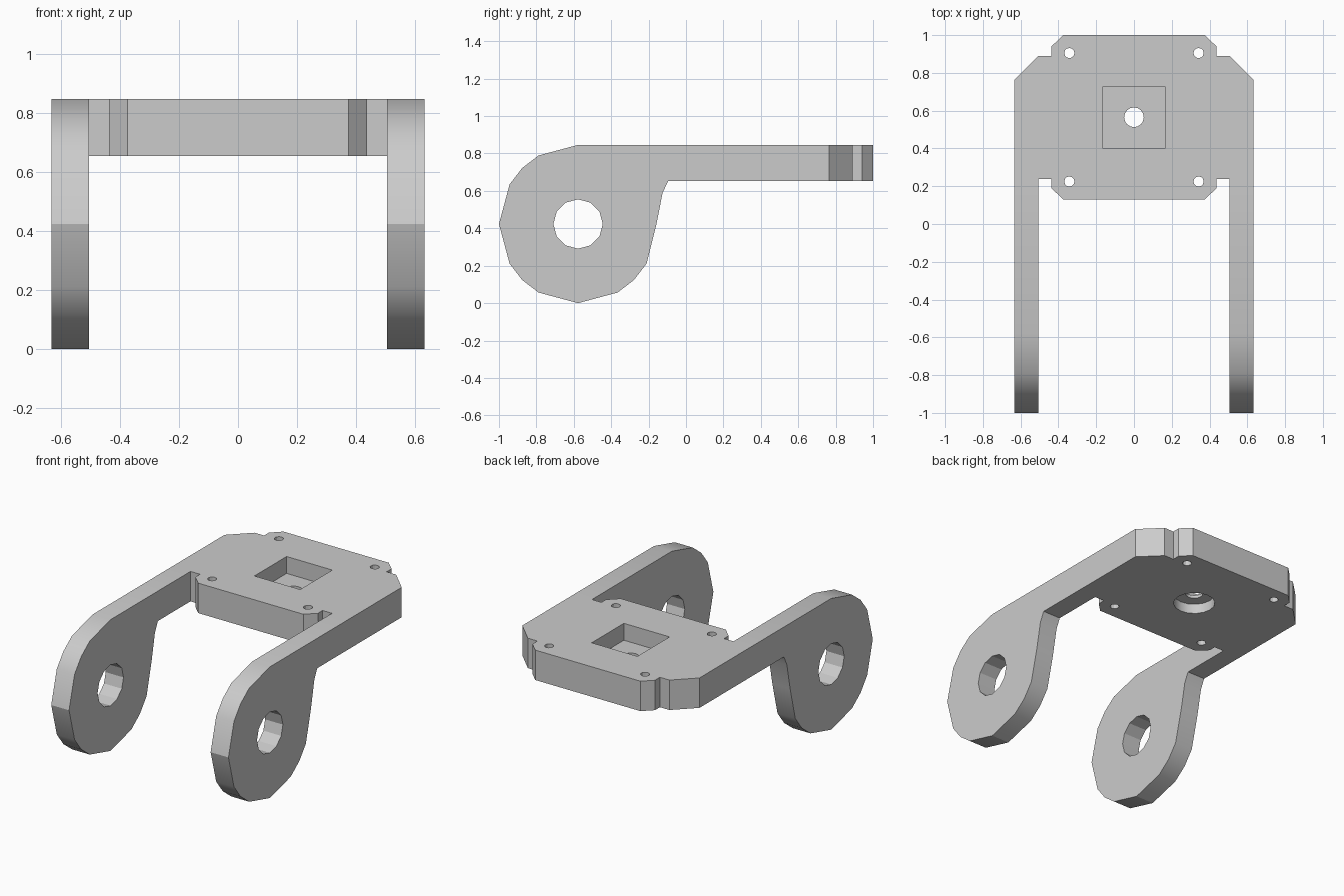
import bpy
import bmesh
from math import cos, sin, radians
from mathutils import Vector

if "Cube" in bpy.data.objects:
    bpy.data.objects.remove(bpy.data.objects["Cube"])

grey = bpy.data.materials.new("light grey")
grey.use_nodes = True
grey.diffuse_color = (0.6, 0.6, 0.6, 1)
grey.node_tree.nodes["Principled BSDF"].inputs["Base Color"].default_value = (0.6, 0.6, 0.6, 1)

Z_LOW, Z_TOP = 0.653, 0.846      # plate underside and top
ARM_IN, ARM_OUT = 0.505, 0.632   # arm thickness range in x
EYE_Y, EYE_Z, EYE_R = -0.577, 0.423, 0.423
JOINT_Y = 0.237                  # where arms run into the plate
HUB_Y = 0.565                    # centre of the plate


def prism(name, points, depth):
    """Extrude a closed loop of 3D points along the depth vector."""
    bm = bmesh.new()
    face = bm.faces.new([bm.verts.new(p) for p in points])
    out = bmesh.ops.extrude_face_region(bm, geom=[face])
    bmesh.ops.translate(bm, vec=Vector(depth),
                        verts=[v for v in out["geom"] if isinstance(v, bmesh.types.BMVert)])
    bmesh.ops.recalc_face_normals(bm, faces=bm.faces)
    mesh = bpy.data.meshes.new(name)
    bm.to_mesh(mesh)
    bm.free()
    mesh.materials.append(grey)
    obj = bpy.data.objects.new(name, mesh)
    bpy.context.collection.objects.link(obj)
    return obj


def circle(cx, cy, r, sides):
    return [(cx + r * cos(radians(360 * i / sides)), cy + r * sin(radians(360 * i / sides)))
            for i in range(sides)]


def combine(target, other, operation):
    """Apply a boolean and remove the helper."""
    bpy.context.view_layer.objects.active = target
    mod = target.modifiers.new(operation, 'BOOLEAN')
    mod.operation, mod.solver, mod.object = operation, 'EXACT', other
    bpy.ops.object.modifier_apply(modifier=mod.name)
    bpy.data.objects.remove(other)


def drill(target, outline, z0, z1):
    combine(target, prism("cutter", [(x, y, z0) for x, y in outline], (0, 0, z1 - z0)), 'DIFFERENCE')


# Plate with notched and chamfered corners
half = [(0.375, 0.13), (0.437, 0.19), (0.437, JOINT_Y), (ARM_OUT, JOINT_Y),
        (ARM_OUT, 0.765), (ARM_IN, 0.89), (0.437, 0.89), (0.437, 0.94), (0.375, 1.0)]
outline = half + [(-x, y) for x, y in reversed(half)]
bracket = prism("bracket", [(x, y, Z_LOW) for x, y in outline], (0, 0, Z_TOP - Z_LOW))

# Side arms: a rounded eye blending into a straight bar
arc = [(EYE_Y + EYE_R * cos(radians(a)), EYE_Z + EYE_R * sin(radians(a)))
       for a in (90, 120, 135, 150, 180, 210, 225, 240, 270, 300, 315, 330)]
profile = arc + [(-0.158, EYE_Z), (-0.125, 0.59), (-0.095, Z_LOW), (JOINT_Y, Z_LOW), (JOINT_Y, Z_TOP)]
for side in (-1, 1):
    arm = prism("arm", [(side * ARM_IN, y, z) for y, z in profile],
                (side * (ARM_OUT - ARM_IN), 0, 0))
    pin = prism("cutter", [(side * 0.4, y, z) for y, z in circle(EYE_Y, EYE_Z, 0.132, 12)],
                (side * 0.4, 0, 0))
    combine(arm, pin, 'DIFFERENCE')
    combine(bracket, arm, 'UNION')

# Square pocket above, round counterbore below, through hole between
drill(bracket, [(-0.163, 0.4), (0.163, 0.4), (0.163, 0.728), (-0.163, 0.728)], 0.737, 1)
drill(bracket, circle(0, HUB_Y, 0.125, 16), 0.5, 0.717)
drill(bracket, circle(0, HUB_Y, 0.052, 16), 0.5, 1)

# Corner screw holes
for x in (-0.342, 0.342):
    for y in (0.225, 0.905):
        drill(bracket, circle(x, y, 0.027, 12), 0.5, 1)

# Merge flat regions, then shade
bpy.context.view_layer.objects.active = bracket
bracket.select_set(True)
flat = bracket.modifiers.new("merge flat faces", 'DECIMATE')
flat.decimate_type = 'DISSOLVE'
flat.angle_limit = radians(1)
bpy.ops.object.modifier_apply(modifier=flat.name)
bpy.ops.object.shade_smooth_by_angle(angle=radians(25))
